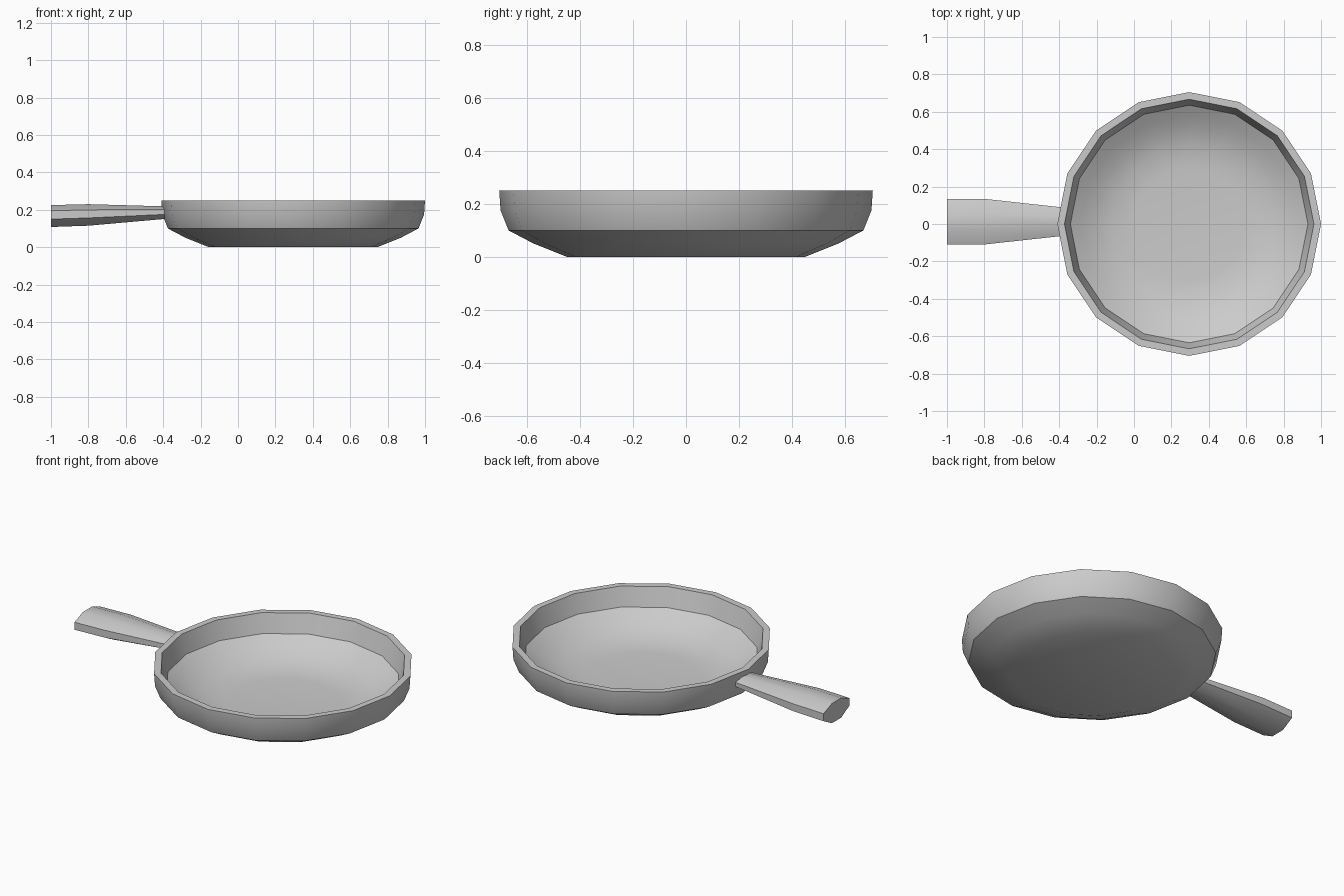
import bpy, math

if "Cube" in bpy.data.objects:
    bpy.data.objects.remove(bpy.data.objects["Cube"])

def loft(name, rings, smooth_angle, cap_both=True):
    """Skin equal-length rings of points and cap both ends."""
    n = len(rings[0])
    verts = [p for ring in rings for p in ring]
    faces = []
    for k in range(len(rings) - 1):
        for i in range(n):
            j = (i + 1) % n
            faces.append((k*n + i, k*n + j, (k+1)*n + j, (k+1)*n + i))
    faces.append(tuple(reversed(range(n))))
    faces.append(tuple(range((len(rings) - 1)*n, len(rings)*n)))
    mesh = bpy.data.meshes.new(name)
    mesh.from_pydata(verts, [], faces)
    obj = bpy.data.objects.new(name, mesh)
    bpy.context.collection.objects.link(obj)
    bpy.ops.object.select_all(action='DESELECT')
    obj.select_set(True)
    bpy.context.view_layer.objects.active = obj
    bpy.ops.object.shade_smooth_by_angle(angle=math.radians(smooth_angle))
    return obj

# Pan body: 16-sided revolve, outside from base to rim, then inside to floor
SIDES, CX = 16, 0.295
profile = [(0.45, 0), (0.575, 0.05), (0.67, 0.10), (0.70, 0.175), (0.705, 0.25),
           (0.667, 0.25), (0.635, 0.14), (0.58, 0.105), (0.515, 0.07),
           (0.42, 0.035), (0.30, 0.025)]
loft("pan_body", [[(CX + r*math.cos(2*math.pi*i/SIDES),
                    r*math.sin(2*math.pi*i/SIDES), z) for i in range(SIDES)]
                  for r, z in profile], 30)

# Handle: flattened octagon, straight grip tapering towards the pan
def octagon(x, half_w, z0, z1):
    cy, h = 0.0125, z1 - z0
    section = [(-1, .36), (-.36, 0), (.36, 0), (1, .36),
               (1, .74), (.36, 1), (-.36, 1), (-1, .74)]
    return [(x, cy + half_w*u, z0 + h*v) for u, v in section]

loft("handle", [octagon(-1.0, 0.122, 0.108, 0.225),
                octagon(-0.8, 0.122, 0.115, 0.23),
                octagon(-0.38, 0.076, 0.152, 0.218)], 35)
# Make the handle's outward normals consistent
handle = bpy.data.objects["handle"]
bpy.ops.object.mode_set(mode='EDIT')
bpy.ops.mesh.select_all(action='SELECT')
bpy.ops.mesh.normals_make_consistent(inside=False)
bpy.ops.object.mode_set(mode='OBJECT')
